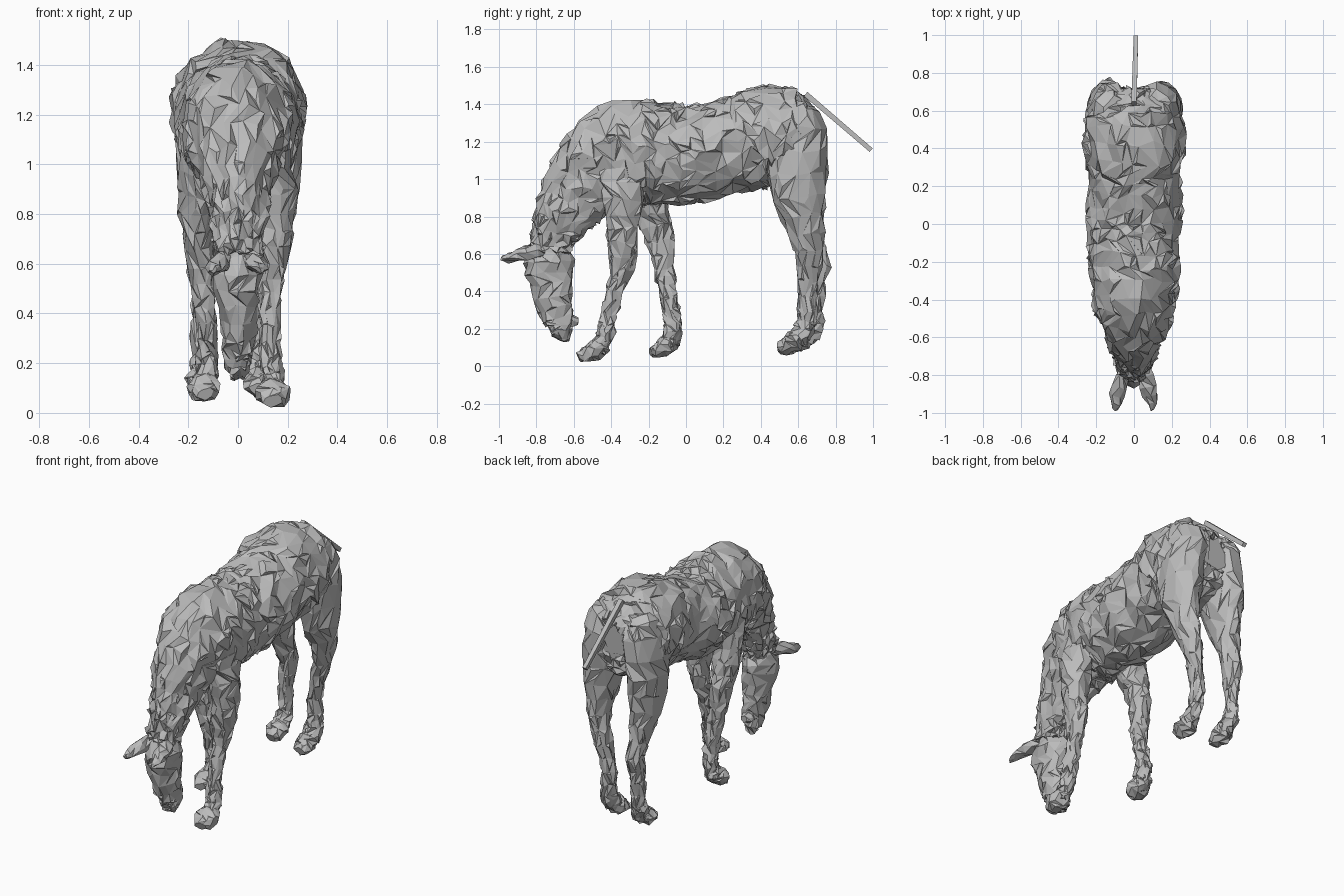
import bpy, bmesh, math, random
from mathutils import Vector

random.seed(7)
if "Cube" in bpy.data.objects:
    bpy.data.objects.remove(bpy.data.objects["Cube"], do_unlink=True)

coat = bpy.data.materials.new("grey coat")
coat.use_nodes = True
GREY = (0.5, 0.5, 0.5, 1)
coat.diffuse_color = GREY
coat.node_tree.nodes["Principled BSDF"].inputs["Base Color"].default_value = GREY


def finish(name, bm):
    bmesh.ops.recalc_face_normals(bm, faces=bm.faces)
    mesh = bpy.data.meshes.new(name)
    bm.to_mesh(mesh)
    bm.free()
    mesh.materials.append(coat)
    obj = bpy.data.objects.new(name, mesh)
    bpy.context.collection.objects.link(obj)
    return obj


def spline(sections, t):
    """Catmull-Rom through the section tuples, t from 0 to 1."""
    n = len(sections) - 1
    i = min(int(t * n), n - 1)
    u = t * n - i
    a, b, c, d = (sections[min(max(i + k, 0), n)] for k in (-1, 0, 1, 2))
    return [0.5 * (2 * q + (r - p) * u + (2 * p - 5 * q + 4 * r - s) * u * u
                   + (3 * q - p - 3 * r + s) * u ** 3)
            for p, q, r, s in zip(a, b, c, d)]


def loft(name, sections, rings, segs, rough, shards=0.0):
    """Rough faceted tube; a section is (x, y, z, half width, half depth)."""
    bm = bmesh.new()
    rows = []
    for i in range(rings + 1):
        t = i / rings
        x, y, z, rw, rd = spline(sections, t)
        ahead = Vector(spline(sections, min(t + 0.02, 1))[:3])
        behind = Vector(spline(sections, max(t - 0.02, 0))[:3])
        tan = (ahead - behind).normalized()
        side = (Vector((1, 0, 0)) - tan * tan.x).normalized()
        up = tan.cross(side)
        row = []
        for j in range(segs):
            a = math.tau * (j + 0.5 * (i % 2) + random.uniform(-.25, .25)) / segs
            out = side * math.cos(a) * rw + up * math.sin(a) * rd
            p = Vector((x, y, z)) + out + out.normalized() * random.uniform(-rough, rough)
            row.append(bm.verts.new(p + tan * random.uniform(-rough, rough)))
        rows.append(row)
    # Uneven triangles, cut along a random diagonal
    for r0, r1 in zip(rows, rows[1:]):
        for j in range(segs):
            k = (j + 1) % segs
            a, b, c, d = r0[j], r0[k], r1[k], r1[j]
            tris = ((a, b, c), (a, c, d)) if random.random() < .5 else ((a, b, d), (b, c, d))
            for tri in tris:
                bm.faces.new(tri)
    bm.faces.new(rows[0][::-1])
    bm.faces.new(rows[-1])
    bmesh.ops.recalc_face_normals(bm, faces=bm.faces)
    # Raised tufts: some triangles grow a skewed peak
    for f in [f for f in bm.faces if len(f.verts) == 3 and random.random() < shards]:
        v = random.choice(f.verts[:])
        peak = bm.verts.new(f.calc_center_median().lerp(v.co, random.uniform(.1, .8))
                            + f.normal * rough * random.uniform(.3, 1.2))
        corners = f.verts[:]
        bm.faces.remove(f)
        for k in range(3):
            bm.faces.new((corners[k], corners[(k + 1) % 3], peak))
    return finish(name, bm)


# Trunk and lowered neck
loft("trunk_and_neck", [
    (0, .715, 1.22, .08, .10), (0, .68, 1.22, .17, .18), (0, .58, 1.215, .25, .26),
    (0, .42, 1.23, .265, .275), (0, .25, 1.18, .235, .26),
    (0, 0, 1.13, .245, .26), (0, -.2, 1.14, .235, .275), (0, -.36, 1.12, .22, .29),
    (0, -.50, 1.03, .18, .23), (0, -.62, .87, .125, .17), (0, -.70, .72, .10, .125),
    (0, -.73, .62, .08, .10)],
    34, 24, .017, .25)

# Head with muzzle
loft("head", [
    (0, -.73, .66, .06, .07), (0, -.735, .57, .09, .13), (0, -.725, .46, .085, .125),
    (0, -.705, .34, .067, .10), (0, -.68, .25, .06, .08), (0, -.67, .18, .05, .065),
    (0, -.685, .15, .025, .035)], 11, 11, .012, .2)
loft("chin", [(0, -.65, .27, .03, .03), (0, -.62, .24, .045, .04), (0, -.58, .24, .02, .02)],
     3, 7, .007)

# Ears
for label, s in (("left", 1), ("right", -1)):
    loft(label + "_ear", [
        (s * .045, -.76, .615, .03, .035), (s * .07, -.84, .605, .045, .04),
        (s * .09, -.92, .585, .037, .03), (s * .098, -.985, .57, .01, .014)], 5, 7, .008)

# Legs: shoulder or hip down to the pastern
front_left = [(.12, -.34, 1.05, .09, .14), (.15, -.34, .86, .085, .105),
              (.15, -.34, .70, .062, .082), (.135, -.345, .53, .048, .065),
              (.128, -.385, .40, .038, .045), (.128, -.415, .25, .038, .042),
              (.135, -.435, .16, .043, .05), (.14, -.475, .085, .045, .05)]
front_right = [(-.13, -.24, 1.05, .09, .13), (-.16, -.19, .86, .08, .095),
               (-.155, -.145, .70, .062, .078), (-.14, -.12, .53, .048, .058),
               (-.13, -.10, .42, .042, .048), (-.125, -.075, .28, .04, .045),
               (-.125, -.07, .20, .043, .05), (-.135, -.09, .11, .045, .05)]


def hind_leg(s, foot, dy, dz):
    return [(s * .10, .60, 1.39, .06, .07), (s * .125, .60, 1.29, .12, .145),
            (s * .145, .59, 1.07, .11, .17),
            (s * .16, .61, .87, .082, .128), (s * .15, .65, .70, .058, .09),
            (s * .06 + foot * .55, .68 + dy, .55, .046, .066),
            (foot, .67 + dy, .40, .038, .048),
            (foot, .67 + dy, .26, .04, .048), (foot, .65 + dy, .19 + dz, .045, .055),
            (foot, .61 + dy, .13 + dz, .045, .05)]


legs = {"front_left": front_left, "front_right": front_right,
        "hind_left": hind_leg(1, .085, -.02, 0), "hind_right": hind_leg(-1, -.145, .02, .01)}
for name, path in legs.items():
    loft(name + "_leg", path, 16, 11, .012, .25)
    # Hoof: wedge pointing forward and down from the pastern
    x, y, z = path[-1][:3]
    loft(name + "_hoof", [
        (x, y + .05, z + .03, .03, .03), (x, y, z + .01, .06, .055),
        (x, y - .05, z - .02, .065, .05), (x, y - .10, z - .035, .035, .025)],
        5, 8, .009, .15)

# Thin straight tail
bm = bmesh.new()
start, end = Vector((0, .64, 1.455)), Vector((.01, .99, 1.155))
ends = []
for p, r in ((start, .014), (end, .012)):
    ends.append([bm.verts.new(p + Vector((r * cx, r * cy * .65, r * cy * .8)))
                 for cx, cy in ((-1, -1), (1, -1), (1, 1), (-1, 1))])
for k in range(4):
    m = (k + 1) % 4
    bm.faces.new((ends[0][k], ends[0][m], ends[1][m], ends[1][k]))
bm.faces.new(ends[0])
bm.faces.new(ends[1])
finish("tail", bm)
